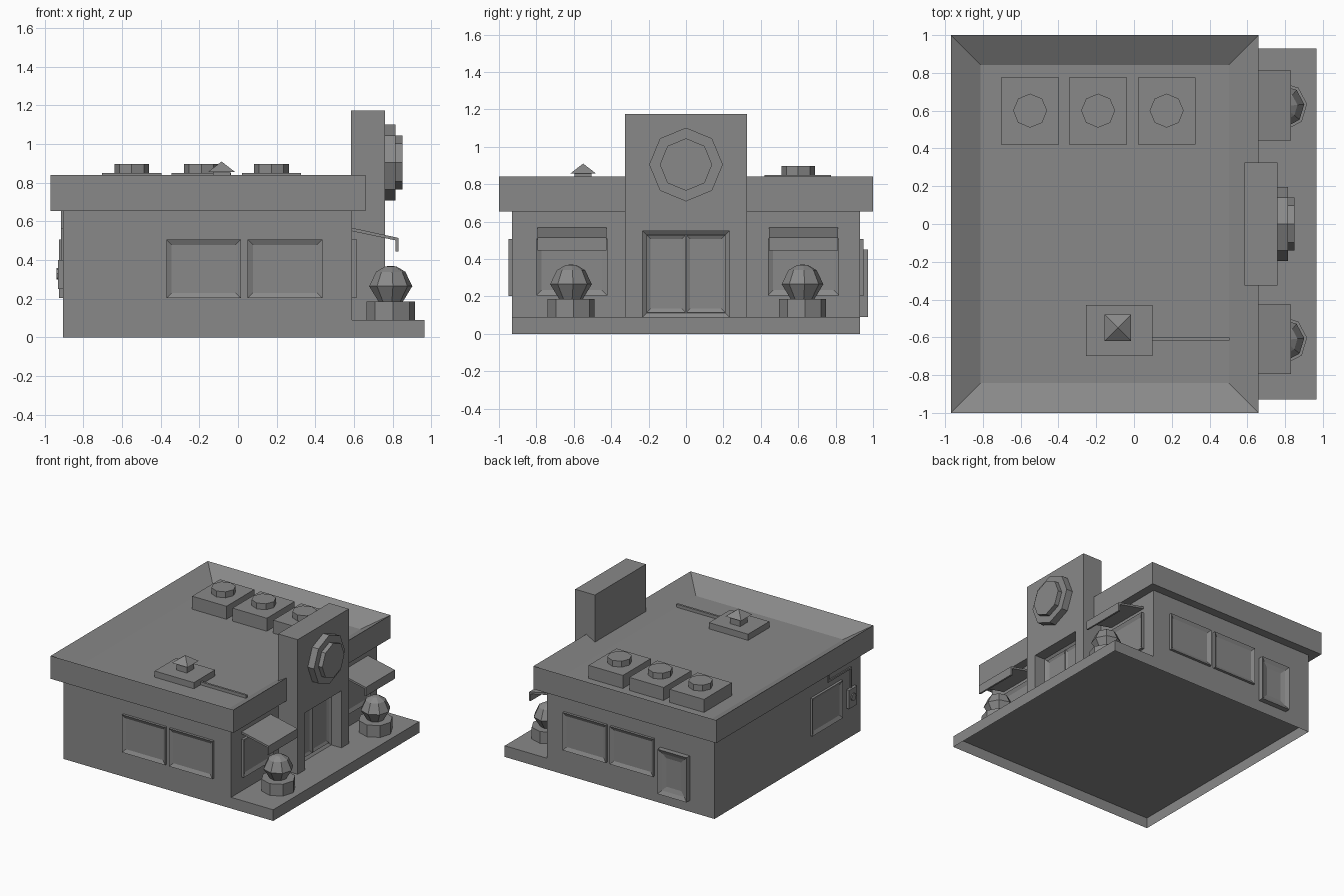
import bpy, bmesh, math
from mathutils import Vector, Matrix

if "Cube" in bpy.data.objects:
    bpy.data.objects.remove(bpy.data.objects["Cube"])

grey = bpy.data.materials.new("plain grey")
grey.use_nodes = True
COLOUR = (0.25, 0.25, 0.25, 1)
grey.diffuse_color = COLOUR
grey.node_tree.nodes["Principled BSDF"].inputs["Base Color"].default_value = COLOUR


def finish(name, bm):
    mesh = bpy.data.meshes.new(name)
    bm.to_mesh(mesh)
    bm.free()
    mesh.materials.append(grey)
    obj = bpy.data.objects.new(name, mesh)
    bpy.context.collection.objects.link(obj)
    return obj


def make_box(lo, hi):
    lo, hi = Vector(lo), Vector(hi)
    bm = bmesh.new()
    size = Matrix.Diagonal((*(hi - lo), 1))
    bmesh.ops.create_cube(bm, size=1, matrix=Matrix.Translation((lo + hi) / 2) @ size)
    return bm


def box(name, lo, hi):
    return finish(name, make_box(lo, hi))


def panel(name, lo, hi, facing, steps):
    """Box whose facing side is inset and sunk by each (border, depth) step."""
    bm = make_box(lo, hi)
    n = Vector(facing)
    bm.normal_update()
    face = max(bm.faces, key=lambda f: f.normal.dot(n))
    for border, depth in steps:
        bmesh.ops.inset_region(bm, faces=[face], thickness=border, use_even_offset=True)
        bmesh.ops.translate(bm, verts=face.verts, vec=-n * depth)
    return finish(name, bm)


def prism(name, points, axis, a, b, open_bottom=False):
    """Extrude a profile along x (points are y,z) or along y (points are x,z)."""
    def place(p, t):
        return (t, p[0], p[1]) if axis == "x" else (p[0], t, p[1])
    bm = bmesh.new()
    ends = [[bm.verts.new(place(p, t)) for p in points] for t in (a, b)]
    for ring in ends:
        bm.faces.new(ring)
    for i in range(len(points)):
        j = (i + 1) % len(points)
        bm.faces.new((ends[0][i], ends[0][j], ends[1][j], ends[1][i]))
    bmesh.ops.recalc_face_normals(bm, faces=bm.faces)
    if open_bottom:
        low = [f for f in bm.faces if all(v.co.z < 0.001 for v in f.verts)]
        bmesh.ops.delete(bm, geom=low, context="FACES_ONLY")
    return finish(name, bm)


def lathe(name, profile, centre, sides=8, axis="z", turn=0.0):
    """Faceted solid of revolution; profile is (radius, height) pairs."""
    bm = bmesh.new()
    rings = []
    for r, h in profile:
        rings.append([bm.verts.new((r * math.cos(a), r * math.sin(a), h))
                      for a in (turn + math.tau * i / sides for i in range(sides))])
    for low, high in zip(rings, rings[1:]):
        for i in range(sides):
            j = (i + 1) % sides
            bm.faces.new((low[i], low[j], high[j], high[i]))
    bm.faces.new(rings[0])
    bm.faces.new(rings[-1])
    bmesh.ops.remove_doubles(bm, verts=bm.verts, dist=0.0005)
    bmesh.ops.recalc_face_normals(bm, faces=bm.faces)
    turn_axis = Matrix.Rotation(math.pi / 2, 4, "Y") if axis == "x" else Matrix()
    bm.transform(Matrix.Translation(centre) @ turn_axis)
    return finish(name, bm)


# Walls with front step, open underneath, and a floor
WALL, FRONT, BACK, STEP = 0.93, 0.59, -0.905, 0.09
prism("walls_and_step",
      [(BACK, 0), (BACK, 0.66), (FRONT, 0.66), (FRONT, STEP), (0.965, STEP), (0.965, 0)],
      "y", -WALL, WALL, open_bottom=True)
box("floor", (BACK + 0.001, -WALL + 0.001, 0.085), (0.964, WALL - 0.001, 0.089))

# Overhanging parapet with sunken roof
ROOF = 0.745
panel("parapet_roof", (-0.97, -1, 0.655), (0.66, 1, 0.84), (0, 0, 1), [(0.158, 0.84 - ROOF)])

# Entrance tower with doorway
prism("entrance_tower",
      [(-0.325, STEP), (-0.325, 1.175), (0.325, 1.175), (0.325, STEP),
       (0.232, STEP), (0.232, 0.55), (-0.232, 0.55), (-0.232, STEP)], "x", 0.585, 0.76)
panel("door_frame", (0.58, -0.232, STEP), (0.67, 0.232, 0.55), (1, 0, 0), [(0.02, 0.015)])
for side, name in ((-1, "right_door"), (1, "left_door")):
    inner, outer = sorted((side * 0.002, side * 0.21))
    panel(name, (0.64, inner, 0.115), (0.665, outer, 0.528), (1, 0, 0), [(0.024, 0.012)])

# Round sign on the tower
lathe("sign_rim", [(0.197, 0), (0.197, 0.055)], (0.76, 0, 0.905), axis="x")
lathe("sign_face", [(0.14, 0), (0.14, 0.035)], (0.815, 0, 0.905), axis="x")

# Front windows, awnings, planters and bushes
for y, side in ((-0.61, "right"), (0.628, "left")):
    panel(side + "_front_window", (0.58, y - 0.19, 0.205), (0.612, y + 0.19, 0.51),
          (1, 0, 0), [(0.028, 0.014)])
    prism(side + "_awning",
          [(FRONT, 0.55), (FRONT, 0.567), (0.83, 0.515), (0.83, 0.445),
           (0.816, 0.445), (0.816, 0.502)], "y", y - 0.185, y + 0.185)
    spot = (0.79, y - 0.005, 0)
    lathe(side + "_planter", [(0.127, STEP), (0.127, 0.185)], spot, turn=0.1)
    lathe(side + "_bush",
          [(0.06, 0.18), (0.112, 0.265), (0.076, 0.34), (0.03, 0.367), (0, 0.371)],
          spot, turn=0.1)

# Side windows, the same on both long walls
for side, name in ((-1, "right"), (1, "left")):
    for k, x in enumerate((-0.178, 0.243)):
        low, high = sorted((side * 0.92, side * 0.95))
        panel(f"{name}_side_window_{k + 1}", (x - 0.193, low, 0.203), (x + 0.193, high, 0.507),
              (0, side, 0), [(0.028, 0.014)])

# Side door
panel("side_door", (-0.685, 0.92, STEP), (-0.425, 0.972, 0.45), (0, 1, 0),
      [(0.03, 0.015), (0.035, 0.01)])

# Back window, meter and its conduit
panel("back_window", (-0.925, -0.68, 0.205), (-0.89, -0.29, 0.507), (-1, 0, 0), [(0.028, 0.014)])
box("meter_box", (-0.93, -0.85, 0.25), (-0.9, -0.75, 0.40))
lathe("meter_dial", [(0.03, 0), (0.03, 0.01)], (-0.938, -0.8, 0.33), axis="x")
box("meter_pipe", (-0.915, -0.807, 0.40), (-0.9, -0.793, 0.567))
box("cross_pipe", (-0.915, -0.807, 0.553), (-0.9, -0.507, 0.567))
box("riser_pipe", (-0.915, -0.521, 0.553), (-0.9, -0.507, 0.66))

# Roof fans
for k, x in enumerate((-0.55, -0.19, 0.173)):
    box(f"fan_unit_{k + 1}", (x - 0.153, 0.42, ROOF), (x + 0.153, 0.775, 0.85))
    lathe(f"fan_cap_{k + 1}", [(0.09, 0.85), (0.09, 0.898)], (x, 0.6, 0))

# Roof vent with pointed cap and drain pipe
box("vent_base", (-0.253, -0.7, ROOF), (0.097, -0.43, 0.795))
box("vent_neck", (-0.13, -0.595, 0.795), (-0.04, -0.505, 0.857))
lathe("vent_cap", [(0.099, 0.856), (0, 0.91)], (-0.085, -0.55, 0), sides=4, turn=math.pi / 4)
box("roof_pipe", (0.09, -0.617, ROOF), (0.505, -0.6, 0.77))
